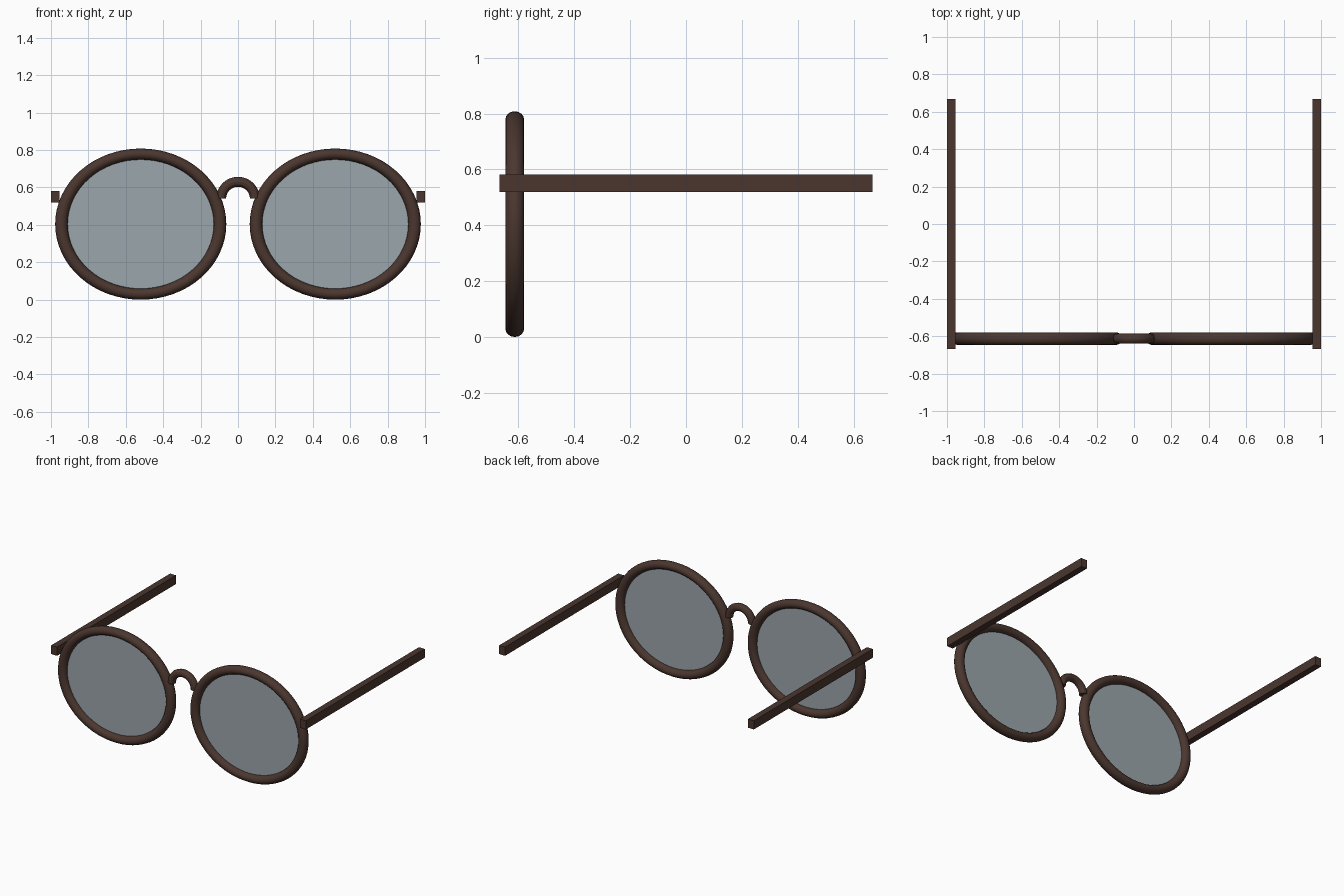
import bpy, bmesh
from math import pi, sin, cos
from mathutils import Vector, Matrix

cube = bpy.data.objects.get("Cube")
if cube:
    bpy.data.objects.remove(cube, do_unlink=True)


def material(name, r, g, b, a=1.0):
    m = bpy.data.materials.new(name)
    m.use_nodes = True
    m.diffuse_color = (r, g, b, a)
    shader = m.node_tree.nodes["Principled BSDF"]
    shader.inputs["Base Color"].default_value = (r, g, b, 1)
    shader.inputs["Alpha"].default_value = a
    return m


BROWN = material("dark brown", 0.07, 0.037, 0.028)
GLASS = material("grey glass", 0.33, 0.38, 0.41, 0.7)

FRONT_Y = -0.613
LENS_X, LENS_Z = 0.52, 0.404
SQUASH = 0.883          # lens height over width


def finish(name, bm, mat, smooth=False):
    bmesh.ops.recalc_face_normals(bm, faces=bm.faces)
    mesh = bpy.data.meshes.new(name)
    bm.to_mesh(mesh)
    bm.free()
    mesh.materials.append(mat)
    for p in mesh.polygons:
        p.use_smooth = smooth
    ob = bpy.data.objects.new(name, mesh)
    bpy.context.collection.objects.link(ob)
    return ob


def ring_tube(name, centre, major, minor, arc, steps, sides, squash=1.0):
    """Sweep a round section around an arc in the XZ plane."""
    bm = bmesh.new()
    closed = arc >= 2 * pi
    rings = []
    for i in range(steps if closed else steps + 1):
        a = arc * i / steps
        ring = []
        for j in range(sides):
            t = 2 * pi * j / sides
            r = major + minor * cos(t)
            ring.append(bm.verts.new(centre + Vector((r * cos(a), minor * sin(t), r * sin(a) * squash))))
        rings.append(ring)
    pairs = list(zip(rings, rings[1:]))
    if closed:
        pairs.append((rings[-1], rings[0]))
    for p, q in pairs:
        for j in range(sides):
            k = (j + 1) % sides
            bm.faces.new((p[j], p[k], q[k], q[j]))
    if not closed:
        bm.faces.new(rings[0])
        bm.faces.new(rings[-1])
    return finish(name, bm, BROWN, True)


for side, label in ((1, "left"), (-1, "right")):
    centre = Vector((side * LENS_X, FRONT_Y, LENS_Z))

    # Oval rim
    ring_tube(label + "_rim", centre, 0.424, 0.0335, 2 * pi, 64, 16, SQUASH)

    # Thin lens
    bm = bmesh.new()
    place = Matrix.Translation(centre) @ Matrix.Diagonal((1, 1, SQUASH, 1)) @ Matrix.Rotation(pi / 2, 4, "X")
    bmesh.ops.create_circle(bm, cap_ends=True, segments=64, radius=0.41, matrix=place)
    finish(label + "_lens", bm, GLASS)

    # Straight temple arm
    bm = bmesh.new()
    place = Matrix.Translation((side * 0.977, 0, 0.55)) @ Matrix.Diagonal((0.046, 1.334, 0.062, 1))
    bmesh.ops.create_cube(bm, size=1, matrix=place)
    finish(label + "_temple", bm, BROWN)

# Arched nose bridge
bridge = ring_tube("bridge", Vector((0, FRONT_Y, 0.54)), 0.09, 0.0265, pi, 24, 12)
bpy.ops.object.select_all(action="DESELECT")
bridge.select_set(True)
bpy.context.view_layer.objects.active = bridge
bpy.ops.object.shade_smooth_by_angle()
